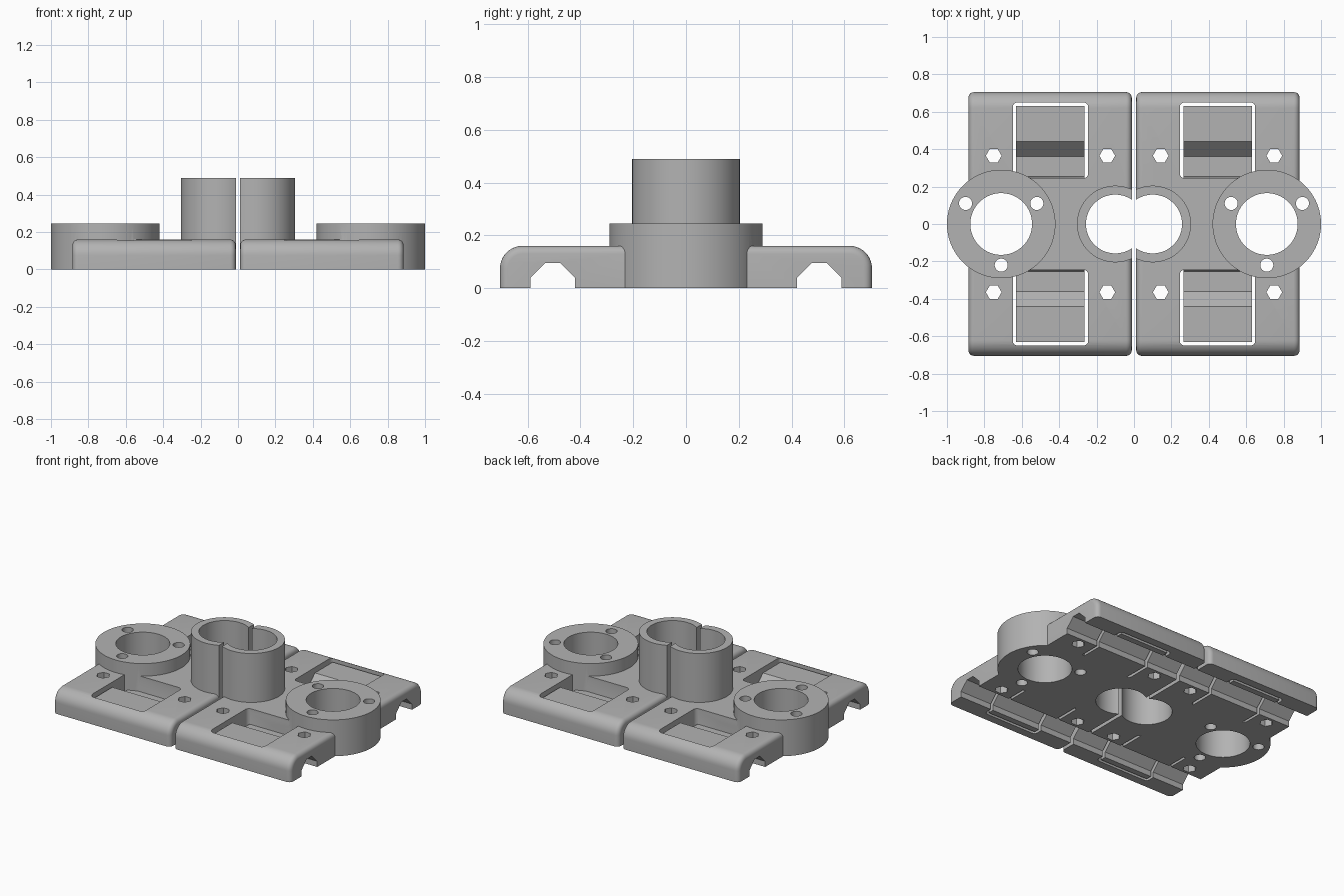
import bpy, bmesh, math
from mathutils import Matrix

if "Cube" in bpy.data.objects:
    bpy.data.objects.remove(bpy.data.objects["Cube"], do_unlink=True)

grey = bpy.data.materials.new("plain grey")
grey.use_nodes = True
colour = (0.45, 0.45, 0.45, 1)
grey.diffuse_color = colour
grey.node_tree.nodes["Principled BSDF"].inputs["Base Color"].default_value = colour

GAP = 0.012        # half the split between the two sides
TOP = 0.16         # plate height


def to_object(name, bm):
    bmesh.ops.recalc_face_normals(bm, faces=bm.faces)
    mesh = bpy.data.meshes.new(name)
    bm.to_mesh(mesh)
    bm.free()
    mesh.materials.append(grey)
    obj = bpy.data.objects.new(name, mesh)
    bpy.context.scene.collection.objects.link(obj)
    return obj


def prism(profile, x0, x1):
    """Extrude a (y, z) profile along x."""
    bm = bmesh.new()
    face = bm.faces.new([bm.verts.new((x0, y, z)) for y, z in profile])
    new = bmesh.ops.extrude_face_region(bm, geom=[face])["geom"]
    verts = [g for g in new if isinstance(g, bmesh.types.BMVert)]
    bmesh.ops.translate(bm, vec=(x1 - x0, 0, 0), verts=verts)
    bmesh.ops.recalc_face_normals(bm, faces=bm.faces)
    return bm


def cylinder(name, x, y, r, z0, z1, sides=72):
    bm = bmesh.new()
    bmesh.ops.create_cone(bm, cap_ends=True, segments=sides, radius1=r, radius2=r,
                          depth=z1 - z0, matrix=Matrix.Translation((x, y, (z0 + z1) / 2)) @
                          Matrix.Rotation(math.pi / 2, 4, 'Z'))
    return to_object(name, bm)


def plate(half_y=0.705, r=0.085, steps=10):
    """Base plate with large rounded front and back, small rounded sides."""
    arc = [(half_y - r + r * math.cos(a), TOP - r + r * math.sin(a))
           for a in (i * math.pi / 2 / steps for i in range(steps + 1))]
    half = [(half_y, 0)] + arc
    bm = prism(half + [(-y, z) for y, z in reversed(half)], GAP, 0.885)
    rim = [e for e in bm.edges
           if abs(e.verts[0].co.x - e.verts[1].co.x) < 1e-5
           and max(v.co.z for v in e.verts) > 0.01]
    bmesh.ops.bevel(bm, geom=rim, offset=0.03, segments=5, profile=0.5,
                    affect='EDGES', clamp_overlap=False)
    return to_object("plate", bm)


def window(side):
    """Rounded opening around a tongue."""
    y0, y1 = sorted((side * 0.245, side * 0.65))
    bm = prism([(y0, -0.1), (y1, -0.1), (y1, 0.3), (y0, 0.3)], 0.245, 0.648)
    upright = [e for e in bm.edges if abs(e.verts[0].co.z - e.verts[1].co.z) > 0.1]
    bmesh.ops.bevel(bm, geom=upright, offset=0.025, segments=4, profile=0.5,
                    affect='EDGES')
    return to_object("window_cutter", bm)


def tongue(side):
    """Thin stepped flap that arches over the groove."""
    pts = [(0.2, 0), (0.2, TOP), (0.243, TOP), (0.255, 0.06), (0.36, 0.06),
           (0.44, 0.14), (0.63, 0.14), (0.63, 0)]
    return to_object("tongue", prism([(side * y, z) for y, z in pts], 0.265, 0.63))


def groove(side):
    """Rod channel under the plate."""
    pts = [(0.42, -0.1), (0.42, 0.038), (0.477, 0.095), (0.533, 0.095),
           (0.59, 0.038), (0.59, -0.1)]
    return to_object("groove_cutter", prism([(side * y, z) for y, z in pts], -0.1, 1.1))


# Assemble one half: solids joined and openings cut in order
body = plate()
steps = [('DIFFERENCE', window(s)) for s in (1, -1)]
steps += [('UNION', tongue(s)) for s in (1, -1)]
steps.append(('UNION', cylinder("motor_ring", 0.71, 0, 0.29, 0, 0.245)))
steps.append(('UNION', cylinder("centre_tube", 0.1, 0, 0.205, 0, 0.49)))
steps += [('DIFFERENCE', groove(s)) for s in (1, -1)]

# Round bores and the three screw holes
steps.append(('DIFFERENCE', cylinder("ring_bore", 0.71, 0, 0.165, -0.1, 0.6)))
steps.append(('DIFFERENCE', cylinder("tube_bore", 0.1, 0, 0.157, -0.1, 0.6)))
for deg in (30, 150, 270):
    a = math.radians(deg)
    steps.append(('DIFFERENCE', cylinder("screw_hole", 0.71 + 0.22 * math.cos(a),
                                         0.22 * math.sin(a), 0.035, -0.1, 0.6, 24)))

# Hexagonal nut holes
for x in (0.143, 0.75):
    for y in (0.365, -0.365):
        steps.append(('DIFFERENCE', cylinder("nut_hole", x, y, 0.042, -0.1, 0.6, 6)))

# Trim everything past the split
trim = prism([(-1, -1), (1, -1), (1, 1), (-1, 1)], -0.5, GAP)
steps.append(('DIFFERENCE', to_object("split_cutter", trim)))

for op, tool in steps:
    mod = body.modifiers.new(tool.name, 'BOOLEAN')
    mod.operation, mod.object, mod.solver = op, tool, 'EXACT'
    tool.hide_render = True

bpy.context.view_layer.update()
deps = bpy.context.evaluated_depsgraph_get()
mesh = bpy.data.meshes.new_from_object(body.evaluated_get(deps))
for obj in [body] + [tool for _, tool in steps]:
    bpy.data.objects.remove(obj, do_unlink=True)

# Left half and its mirrored twin
mesh.materials.clear()
mesh.materials.append(grey)
twin = mesh.copy()
twin.transform(Matrix.Scale(-1, 4, (1, 0, 0)))
twin.flip_normals()
for name, data in (("carriage_half_left", mesh), ("carriage_half_right", twin)):
    data.name = name
    obj = bpy.data.objects.new(name, data)
    bpy.context.scene.collection.objects.link(obj)
    bpy.ops.object.select_all(action='DESELECT')
    obj.select_set(True)
    bpy.context.view_layer.objects.active = obj
    bpy.ops.object.shade_smooth_by_angle(angle=math.radians(30))
